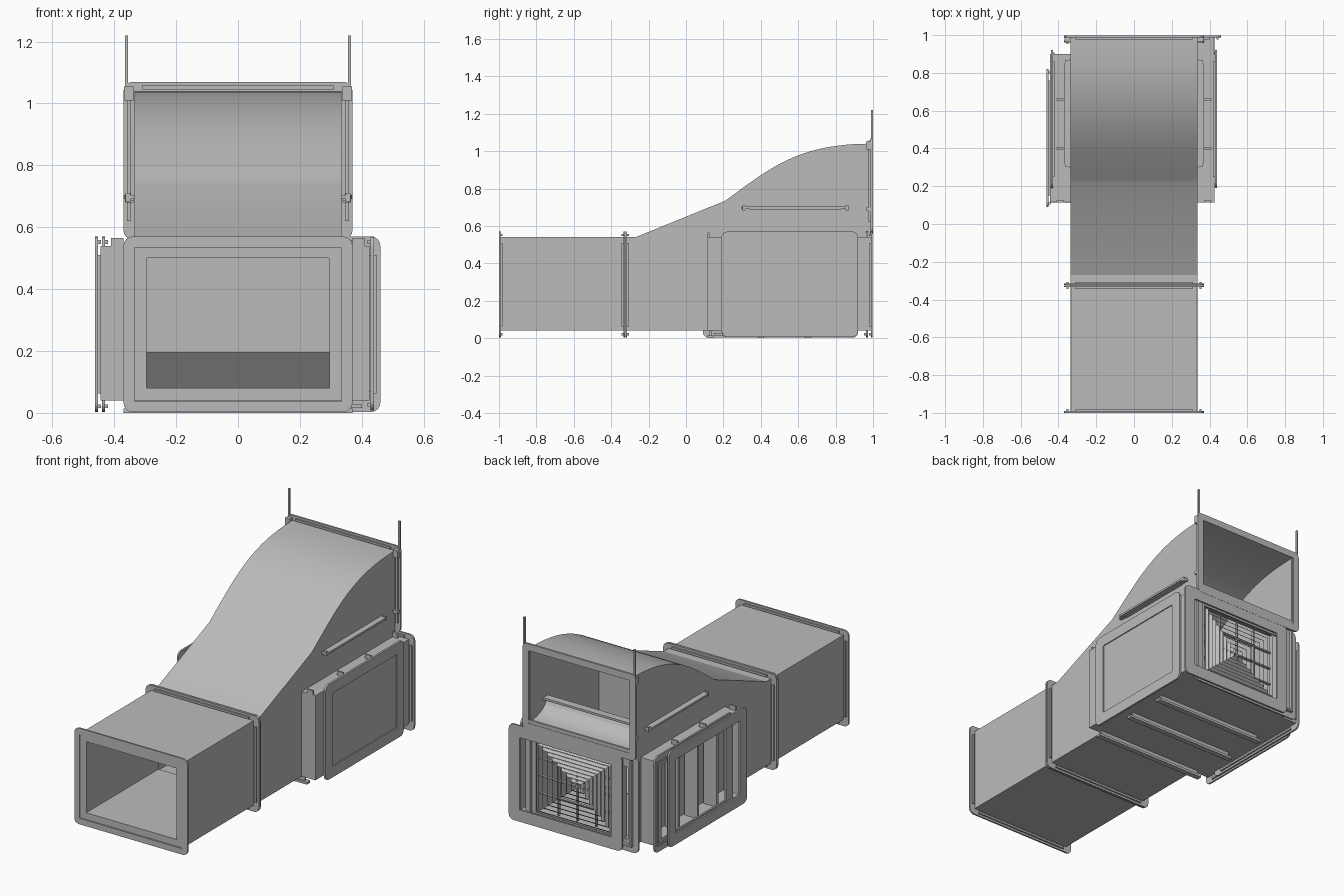
import bpy, bmesh, math
from mathutils import Vector

if "Cube" in bpy.data.objects:
    bpy.data.objects.remove(bpy.data.objects["Cube"])

grey = bpy.data.materials.new("galvanised_grey")
grey.diffuse_color = (0.5, 0.5, 0.5, 1)
grey.use_nodes = True
grey.node_tree.nodes["Principled BSDF"].inputs["Base Color"].default_value = grey.diffuse_color


def finish(name, bm, smooth=False):
    bmesh.ops.recalc_face_normals(bm, faces=bm.faces[:])
    me = bpy.data.meshes.new(name)
    bm.to_mesh(me)
    bm.free()
    me.materials.append(grey)
    ob = bpy.data.objects.new(name, me)
    bpy.context.collection.objects.link(ob)
    if smooth:
        bpy.ops.object.select_all(action='DESELECT')
        ob.select_set(True)
        bpy.context.view_layer.objects.active = ob
        bpy.ops.object.shade_smooth_by_angle(angle=math.radians(15))
    return ob


def box(name, x0, x1, y0, y1, z0, z1):
    bm = bmesh.new()
    bmesh.ops.create_cube(bm, size=1)
    for v in bm.verts:
        v.co = ((x0 + x1) / 2 + v.co.x * (x1 - x0),
                (y0 + y1) / 2 + v.co.y * (y1 - y0),
                (z0 + z1) / 2 + v.co.z * (z1 - z0))
    return finish(name, bm)


def prism(name, pts, x0, x1, smooth=False):
    """Side profile (y, z) extruded along x."""
    bm = bmesh.new()
    f = bm.faces.new([bm.verts.new((x0, y, z)) for y, z in pts])
    new = bmesh.ops.extrude_face_region(bm, geom=[f])["geom"]
    for v in new:
        if isinstance(v, bmesh.types.BMVert):
            v.co.x = x1
    return finish(name, bm, smooth)


def sheet(name, pts, x0, x1, t=0.01):
    """Bent sheet following a (y, z) path, thickened on its lower side."""
    inner = []
    for i in range(len(pts)):
        a, b = pts[max(i - 1, 0)], pts[min(i + 1, len(pts) - 1)]
        d = Vector((b[0] - a[0], b[1] - a[1])).normalized()
        inner.append((pts[i][0] + d.y * t, pts[i][1] - d.x * t))
    return prism(name, pts + inner[::-1], x0, x1, True)


def place(axis, a, b, p):
    return {'x': (p, a, b), 'y': (a, p, b), 'z': (a, b, p)}[axis]


def rounded(a0, a1, b0, b1, r, n=4):
    out = []
    for i, (ca, cb) in enumerate([(a1 - r, b1 - r), (a0 + r, b1 - r),
                                  (a0 + r, b0 + r), (a1 - r, b0 + r)]):
        for k in range(n + 1):
            t = (i + k / n) * math.pi / 2
            out.append((ca + r * math.cos(t), cb + r * math.sin(t)))
    return out


def ring(name, axis, p0, p1, rect, w, r=0.03, slope=0.0):
    """Rectangular frame or tube: border w, from p0 to p1 along the axis."""
    a0, a1, b0, b1 = rect
    outer = rounded(a0, a1, b0, b1, r)
    inner = rounded(a0 + w, a1 - w, b0 + w, b1 - w, min(r, 0.004))
    bm = bmesh.new()
    loops = []
    for pts, p in ((outer, p0), (outer, p1), (inner, p1 + slope), (inner, p0 + slope)):
        loops.append([bm.verts.new(place(axis, a, b, p)) for a, b in pts])
    n = len(outer)
    for k in range(4):
        A, B = loops[k], loops[(k + 1) % 4]
        for i in range(n):
            j = (i + 1) % n
            bm.faces.new((A[i], A[j], B[j], B[i]))
    return finish(name, bm)


def flange(name, axis, p0, p1, rect, w=0.035, lip=0.01):
    """Flange ring with a clip rail along every side."""
    ring(name, axis, p0, p1, rect, w)
    a0, a1, b0, b1 = rect
    e, t = 0.06, 0.012
    q0, q1 = sorted((p0 - lip, p1 + lip * 0.0)) if lip > 0 else (p0, p1 - lip)
    rails = [(a0 + e, a1 - e, b0 + 0.012, b0 + 0.012 + t), (a0 + e, a1 - e, b1 - 0.012 - t, b1 - 0.012),
             (a0 + 0.012, a0 + 0.012 + t, b0 + e, b1 - e), (a1 - 0.012 - t, a1 - 0.012, b0 + e, b1 - e)]
    for u0, u1, v0, v1 in rails:
        lo, hi = place(axis, u0, v0, q0), place(axis, u1, v1, q1)
        box(name + "_rail", lo[0], hi[0], lo[1], hi[1], lo[2], hi[2])


# Straight lined inlet duct
W, Z0, Z1 = 0.335, 0.04, 0.54
ring("inlet_duct", 'y', -0.995, -0.32, (-W, W, Z0, Z1), 0.04, 0.001)
FR = (-0.37, 0.37, 0.003, 0.57)
flange("inlet_flange", 'y', -1.0, -0.99, FR, lip=-0.01)
flange("joint_flange_front", 'y', -0.334, -0.326, FR)
flange("joint_flange_rear", 'y', -0.324, -0.316, FR, lip=-0.01)

# Rising transition body: curved roof, side walls and floor
P = [Vector(p) for p in ((0.21, 0.735), (0.45, 0.91), (0.6, 1.04), (0.99, 1.04))]
roof = [(-0.32, Z1), (-0.27, Z1)]
for i in range(25):
    t = i / 24
    s = 1 - t
    c = P[0] * s**3 + P[1] * 3 * s * s * t + P[2] * 3 * s * t * t + P[3] * t**3
    roof.append((c.x, c.y))
sheet("transition_roof", roof, -W, W)
for s in (-1, 1):
    prism("transition_side", [(-0.32, Z0)] + roof + [(0.99, Z0)], s * W, s * (W - 0.01))
box("transition_floor", -W, W, -0.32, 0.99, Z0, Z0 + 0.01)

# Inner elbow leading from the rear grille to an upward opening
elbow = [(0.83, 0.7)]
for i in range(9):
    t = i / 8 * math.pi / 2
    elbow.append((0.99 - 0.15 * math.cos(t), 0.69 - 0.08 * math.sin(t)))
sheet("elbow_throat", elbow, -0.325, 0.325)
sheet("elbow_back", [(0.46, 0.05), (0.34, 0.195), (0.34, 0.7)], -0.325, 0.325)
ring("elbow_flange", 'z', 0.692, 0.704, (-0.37, 0.37, 0.3, 0.87), 0.045)
for s in (-1, 1):
    xs = sorted((s * 0.337, s * 0.362))
    box("elbow_side_rail", xs[0], xs[1], 0.34, 0.83, 0.686, 0.692)
    for y in (0.31, 0.86):
        box("elbow_corner_bolt", s * 0.355 - 0.008, s * 0.355 + 0.008,
            y - 0.008, y + 0.008, 0.684, 0.71)

# Upper rear outlet frame and hanging rods
flange("outlet_flange", 'y', 0.987, 0.999, (-0.37, 0.37, 0.56, 1.07), w=0.04)
box("outlet_sill", -0.34, 0.34, 0.985, 0.997, 0.57, 0.62)
for s in (-1, 1):
    box("hanging_rod", s * 0.36 - 0.005, s * 0.36 + 0.005, 0.989, 0.999, 1.0, 1.22)
    box("rod_bracket", s * 0.352 - 0.016, s * 0.352 + 0.016, 0.965, 0.99, 1.01, 1.055)
    box("rod_lower_bracket", s * 0.352 - 0.014, s * 0.352 + 0.014, 0.965, 0.99, 0.68, 0.7)

# Lower rear: two flanges shifted sideways against each other
flange("rear_flange", 'y', 0.962, 0.972, FR, w=0.07)
flange("rear_offset_flange", 'y', 0.988, 0.998, (-0.28, 0.46, 0.003, 0.57), w=0.07)
ring("rear_offset_duct", 'y', 0.9, 0.99, (-0.245, 0.425, Z0, Z1), 0.01, 0.001)

# Four-way grille: nested sloping louvres with cross bars
gx, gz, hw, hh = 0.045, 0.285, 0.245, 0.205
for k in range(8):
    f = 1 - k / 8.5
    ring("grille_louvre", 'y', 0.965 - k * 0.003, 0.969 - k * 0.003,
         (gx - hw * f, gx + hw * f, gz - hh * f, gz + hh * f), 0.012, 0.001, slope=0.015)
for u in (-0.5, 0, 0.5):
    box("grille_upright", gx + u * hw - 0.004, gx + u * hw + 0.004, 0.94, 0.956, gz - hh, gz + hh)
    box("grille_crossbar", gx - hw, gx + hw, 0.94, 0.956, gz + u * hh - 0.004, gz + u * hh + 0.004)
for x in (-0.235, 0.345):
    box("grille_edge_strip", x - 0.012, x + 0.012, 0.975, 0.987, 0.06, 0.51)

# Right branch: closed box with blanking panel
box("right_branch", W - 0.005, 0.425, 0.115, 0.9, Z0, Z1)
flange("right_flange", 'x', 0.428, 0.44, (0.19, 0.92, 0.008, 0.57), w=0.065)
box("right_blank_panel", 0.42, 0.434, 0.25, 0.86, 0.07, 0.51)

# Left branch: open duct with two shifted flanges and stiffening posts
ring("left_branch", 'x', -0.445, -W + 0.005, (0.115, 0.9, Z0, Z1), 0.012, 0.001)
flange("left_flange", 'x', -0.44, -0.43, (0.19, 0.92, 0.003, 0.57), w=0.065, lip=-0.01)
flange("left_offset_flange", 'x', -0.462, -0.452, (0.09, 0.82, 0.003, 0.57), w=0.065, lip=-0.01)
for y in (0.32, 0.5, 0.68):
    box("left_post", -0.43, -0.345, y - 0.008, y + 0.008, 0.05, 0.53)

# Stiffening rails under the box and fixing tabs on the branch tops
for y in (0.13, 0.4, 0.65):
    box("floor_rail_web", -0.35, 0.35, y - 0.006, y + 0.006, 0.012, Z0)
    box("floor_rail", -0.37, 0.37, y - 0.016, y + 0.016, 0.0, 0.014)
for s in (-1, 1):
    for y in (0.12, 0.4, 0.66):
        box("branch_tab", s * 0.39 - 0.02, s * 0.39 + 0.02, y - 0.005, y + 0.005, Z1 - 0.01, 0.565)
